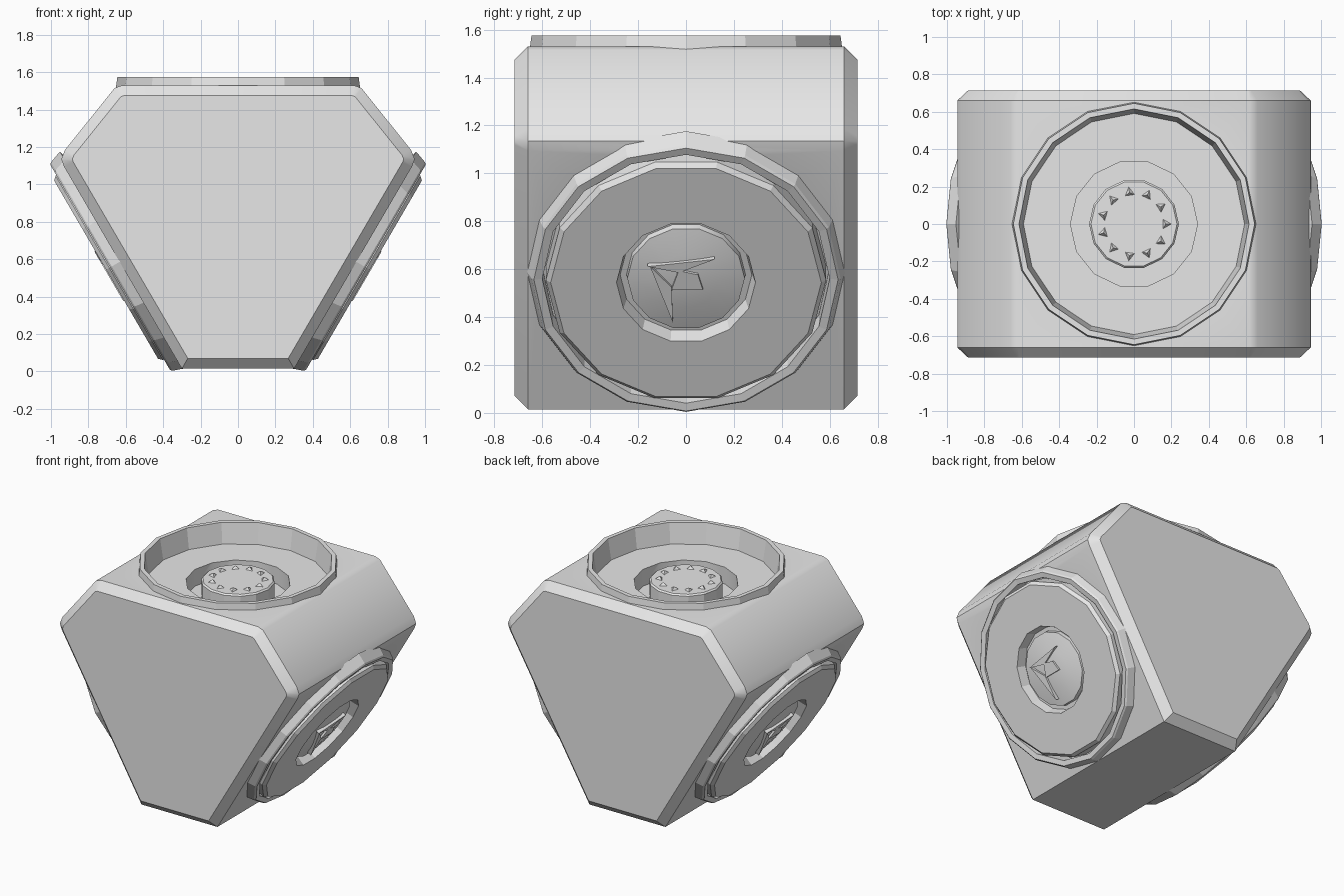
import bpy, bmesh, math
from mathutils import Matrix, Vector

old = bpy.data.objects.get("Cube")
if old:
    bpy.data.objects.remove(old, do_unlink=True)

grey = bpy.data.materials.new("light_grey")
grey.use_nodes = True
grey.diffuse_color = (0.8, 0.8, 0.8, 1)
grey.node_tree.nodes["Principled BSDF"].inputs["Base Color"].default_value = (0.8, 0.8, 0.8, 1)


def finish(name, bm, matrix=Matrix()):
    bmesh.ops.remove_doubles(bm, verts=bm.verts, dist=0.0005)
    bmesh.ops.recalc_face_normals(bm, faces=bm.faces)
    bm.transform(matrix)
    mesh = bpy.data.meshes.new(name)
    bm.to_mesh(mesh)
    bm.free()
    mesh.materials.append(grey)
    obj = bpy.data.objects.new(name, mesh)
    bpy.context.collection.objects.link(obj)
    return obj


def smooth(obj, degrees):
    bpy.ops.object.select_all(action='DESELECT')
    obj.select_set(True)
    bpy.context.view_layer.objects.active = obj
    bpy.ops.object.shade_smooth_by_angle(angle=math.radians(degrees))


def lathe(name, profile, sides, matrix=Matrix()):
    """Spin a closed (radius, height) outline around local z."""
    bm = bmesh.new()
    rings = []
    for r, h in profile:
        angles = [math.tau * i / sides for i in range(sides)]
        if r == 0:
            rings.append([bm.verts.new((0, 0, h))] * sides)
        else:
            rings.append([bm.verts.new((r * math.cos(a), r * math.sin(a), h)) for a in angles])
    for a, b in zip(rings, rings[1:] + rings[:1]):
        for i in range(sides):
            j = (i + 1) % sides
            corners = list(dict.fromkeys((a[i], a[j], b[j], b[i])))
            if len(corners) > 2:
                bm.faces.new(corners)
    return finish(name, bm, matrix)


def prism(name, outline, low, high, matrix=Matrix(), bevel=0):
    """Extrude a flat outline along local z, optionally chamfering both ends."""
    bm = bmesh.new()
    base = bm.faces.new([bm.verts.new((u, v, low)) for u, v in outline])
    top = bmesh.ops.extrude_face_region(bm, geom=[base], use_keep_orig=True)
    verts = [g for g in top["geom"] if isinstance(g, bmesh.types.BMVert)]
    bmesh.ops.translate(bm, verts=verts, vec=(0, 0, high - low))
    if bevel:
        rims = [e for e in bm.edges if abs(e.verts[0].co.z - e.verts[1].co.z) < 1e-5]
        bmesh.ops.bevel(bm, geom=rims, offset=bevel, segments=1, affect='EDGES')
    return finish(name, bm, matrix)


# Body: chamfered three-sided block running front to back
half = [(0.30, 0.015), (0.93, 1.095), (0.945, 1.135), (0.925, 1.185), (0.66, 1.515), (0.62, 1.53)]
outline = half + [(-x, z) for x, z in reversed(half)]
body = prism("body", outline, -0.715, 0.715, Matrix.Rotation(math.pi / 2, 4, 'X'), 0.055)

# Frames of the two lower sloping sides
n = Vector((0.864, 0, -0.504))
up = Vector((0.504, 0, 0.864))
right = Matrix.Translation(up * 0.825) @ Matrix(((0, up.x, n.x), (1, 0, 0), (0, up.z, n.z))).to_4x4()
frames = {"left": right, "right": Matrix.Rotation(math.pi, 4, 'Z') @ right}

# Round wells sunk into the body
cutters = [lathe("well_cutter", [(0, 1.43), (0.615, 1.43), (0.615, 1.7), (0, 1.7)], 16),
           lathe("pit_cutter", [(0, 1.31), (0.34, 1.31), (0.34, 1.6), (0, 1.6)], 14)]
for m in frames.values():
    cutters.append(lathe("side_cutter", [(0, 0.2), (0.61, 0.2), (0.61, 0.5), (0, 0.5)], 16, m))
for c in cutters:
    c.hide_render = True
    mod = body.modifiers.new("well", 'BOOLEAN')
    mod.operation, mod.solver, mod.object = 'DIFFERENCE', 'EXACT', c
bpy.context.view_layer.objects.active = body
body.select_set(True)
for mod in list(body.modifiers):
    bpy.ops.object.modifier_apply(modifier=mod.name)
for c in cutters:
    bpy.data.objects.remove(c, do_unlink=True)
smooth(body, 40)

# Raised rim around the top well
lathe("top_rim", [(0.655, 1.50), (0.645, 1.575), (0.615, 1.575), (0.59, 1.425), (0.62, 1.425)], 16)

# Dial in the pit, with a circle of small teeth
lathe("dial", [(0, 1.30), (0.24, 1.30), (0.24, 1.44), (0.23, 1.45), (0, 1.45)], 14)
for i in range(11):
    spot = Matrix.Rotation(math.tau * i / 11, 4, 'Z') @ Matrix.Translation((0.17, 0, 0))
    lathe("dial_tooth", [(0, 1.448), (0.032, 1.448), (0, 1.47)], 3, spot)

# Side assemblies: rim, disc, domed hub and centre blades
blades = [[(-0.16, 0.08), (-0.03, 0.05), (0.12, 0.115)],
          [(-0.15, 0.08), (-0.055, -0.19), (-0.06, -0.02)],
          [(-0.06, -0.03), (0.07, -0.03), (0.05, 0.04), (-0.03, 0.06)]]
for side, m in frames.items():
    rim = [(0.60, 0.21), (0.67, 0.23), (0.645, 0.30), (0.635, 0.31), (0.60, 0.305)]
    lathe(side + "_rim", rim, 16, m)
    disc = [(0, 0.19), (0.585, 0.19), (0.585, 0.315), (0.565, 0.335),
            (0.29, 0.335), (0.275, 0.27), (0, 0.27)]
    lathe(side + "_disc", disc, 14, m)
    hub = lathe(side + "_hub", [(0, 0.26), (0.25, 0.26), (0.245, 0.30), (0.13, 0.322), (0, 0.33)], 14, m)
    smooth(hub, 35)
    for b in blades:
        prism(side + "_blade", b, 0.31, 0.34, m)
